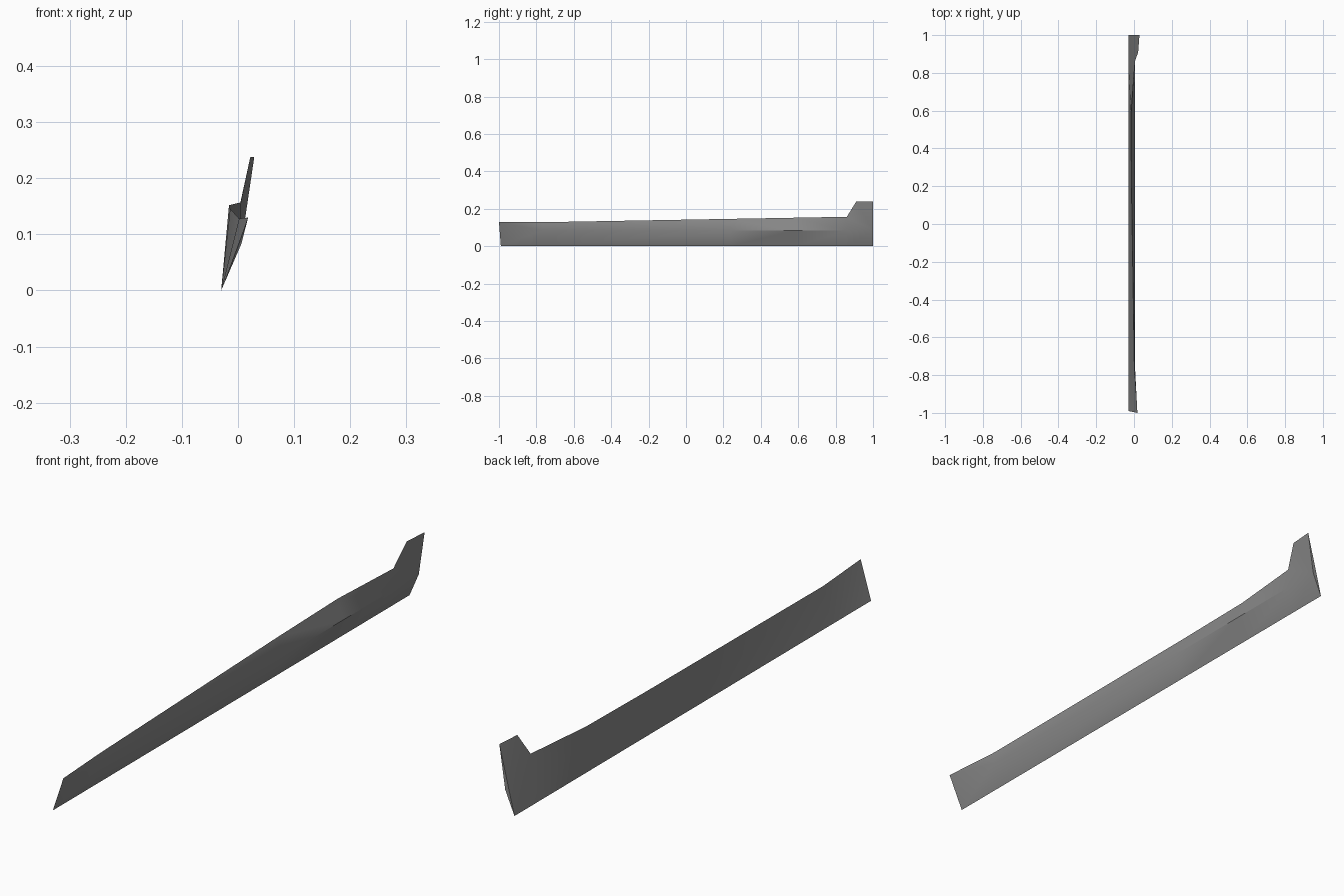
import bpy
import bmesh
import math

cube = bpy.data.objects.get("Cube")
if cube:
    bpy.data.objects.remove(cube)

grey = bpy.data.materials.new("satin_grey")
grey.use_nodes = True
colour = (0.25, 0.25, 0.25, 1)
grey.diffuse_color = colour
grey.node_tree.nodes["Principled BSDF"].inputs["Base Color"].default_value = colour

BASE_X = -0.03
CREASE = (0.006, 0.083)

# Stations along the sill: base y, top y, top x, top z, has crease
stations = [
    (-0.99, -1.0, 0.018, 0.13, False),
    (-0.77, -0.77, 0.002, 0.128, True),
    (0.24, 0.24, -0.014, 0.146, True),
    (0.58, 0.58, -0.016, 0.152, True),
    (0.86, 0.86, 0.005, 0.157, True),
    (1.0, 0.91, 0.022, 0.238, True),   # raised fin shares the rear base corner
    (1.0, 1.0, 0.029, 0.238, True),
]

bm = bmesh.new()
sections = []
for base_y, top_y, top_x, top_z, creased in stations:
    kx, kz = CREASE if creased else (BASE_X, 0)
    points = [(BASE_X, base_y, 0), (kx, base_y, kz), (top_x, top_y, top_z)]
    sections.append([bm.verts.new(p) for p in points])

# Skin: lower band, upper band and inner wall between neighbouring sections
for (b0, k0, t0), (b1, k1, t1) in zip(sections, sections[1:]):
    for tri in ((b0, b1, k1), (b0, k1, k0),
                (k0, k1, t0), (t0, k1, t1),
                (b0, t0, b1), (t0, t1, b1)):
        bm.faces.new(tri)

# Rear end cap
bm.faces.new(sections[-1])

# Collapse shared corners and tidy the skin
bmesh.ops.remove_doubles(bm, verts=bm.verts[:], dist=0.0005)
bmesh.ops.dissolve_degenerate(bm, dist=0.0005, edges=bm.edges[:])
bmesh.ops.recalc_face_normals(bm, faces=bm.faces[:])

mesh = bpy.data.meshes.new("side_sill_panel")
bm.to_mesh(mesh)
bm.free()
mesh.materials.append(grey)
panel = bpy.data.objects.new("side_sill_panel", mesh)
bpy.context.collection.objects.link(panel)

# Smooth skin with a sharp crease line
bpy.ops.object.select_all(action="DESELECT")
panel.select_set(True)
bpy.context.view_layer.objects.active = panel
bpy.ops.object.shade_smooth_by_angle(angle=math.radians(30))
